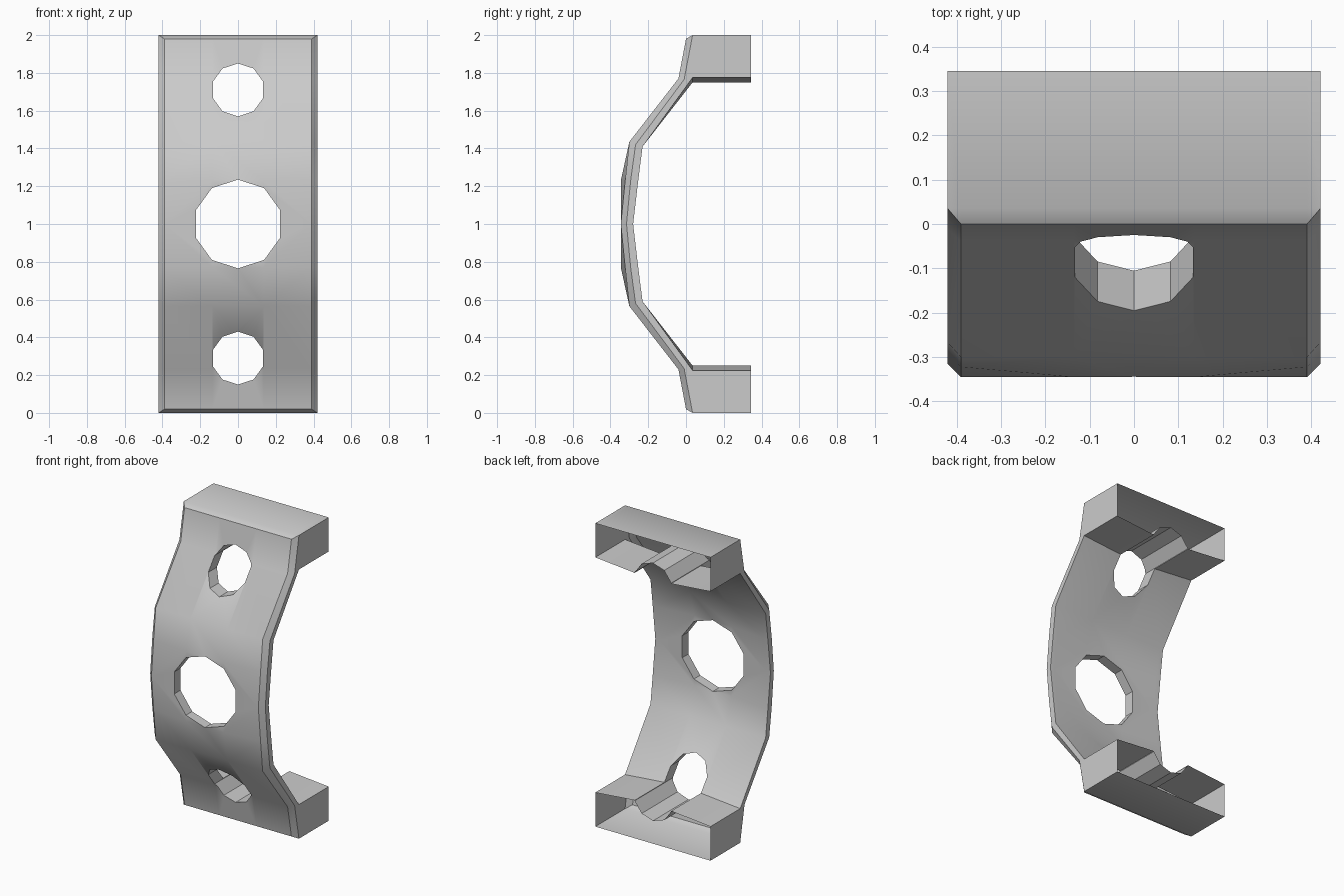
import bpy, bmesh
from math import pi, radians

if "Cube" in bpy.data.objects:
    bpy.data.objects.remove(bpy.data.objects["Cube"])

BACK = 0.345


def half_profile(x):
    """Upper half of the bracket section at x, as (y, z), front centre round to inner centre."""
    a = abs(x)
    z_in = 1.75 + 0.025 * max(0, a - 0.135) / 0.285      # clamp face slopes slightly
    bulge = a < 0.2                                      # rounder around the holes
    if a > 0.41:                                         # chamfered rim
        front = [(-.315, 1), (-.293, 1.23), (-.267, 1.42), (-.01, 1.765), (.035, 2)]
    else:
        front = [(-.345, 1), (-.345 if bulge else -.322, 1.23),
                 (-.3, 1.435), (-.04, 1.77), (0, 1.98)]
    foot = [(.035, 2), (BACK, 2), (BACK, z_in), (.035, z_in)]
    inner = [(-.23, 1.41), (-.28 if bulge else -.253, 1.23), (-.28, 1)]
    return front + foot + inner


# Bracket body: section rings lofted across the width, capped at both sides
bm = bmesh.new()
rings = []
for x in (-.42, -.39, -.135, .135, .39, .42):
    top = half_profile(x)
    bottom = [(y, 2 - z) for y, z in top[-2:0:-1]]
    rings.append([bm.verts.new((x, y, z)) for y, z in top + bottom])
n = len(rings[0])
for r, s in zip(rings, rings[1:]):
    for i in range(n):
        j = (i + 1) % n
        bm.faces.new((r[i], r[j], s[j], s[i]))
bm.faces.new(rings[0])
bm.faces.new(rings[-1])
bmesh.ops.remove_doubles(bm, verts=bm.verts, dist=1e-4)
bmesh.ops.triangulate(bm, faces=bm.faces)
bmesh.ops.recalc_face_normals(bm, faces=bm.faces)
mesh = bpy.data.meshes.new("bracket")
bm.to_mesh(mesh)
bm.free()
bracket = bpy.data.objects.new("bracket", mesh)
bpy.context.collection.objects.link(bracket)

# Ten-sided holes: the outer two also groove the end blocks
cutters = []
for z, r in ((.29, .14), (1, .235), (1.71, .14)):
    bpy.ops.mesh.primitive_cylinder_add(vertices=10, radius=r, depth=2,
                                        location=(0, 0, z), rotation=(pi / 2, 0, 0))
    cutter = bpy.context.object
    cutter.name = "hole_cutter"
    cutter.hide_render = True
    cutters.append(cutter)
    mod = bracket.modifiers.new("hole", 'BOOLEAN')
    mod.operation = 'DIFFERENCE'
    mod.solver = 'EXACT'
    mod.object = cutter
dg = bpy.context.evaluated_depsgraph_get()
result = bpy.data.meshes.new_from_object(bracket.evaluated_get(dg))
bracket.modifiers.clear()
bracket.data = result
for c in cutters:
    bpy.data.objects.remove(c)

# Open, hollow backs of the end blocks
bm = bmesh.new()
bm.from_mesh(result)
open_faces = [f for f in bm.faces if all(v.co.y > BACK - .002 for v in f.verts)]
bmesh.ops.delete(bm, geom=open_faces, context='FACES')
bm.to_mesh(result)
bm.free()

bpy.ops.object.select_all(action='DESELECT')
bracket.select_set(True)
bpy.context.view_layer.objects.active = bracket
bpy.ops.object.shade_smooth_by_angle(angle=radians(32))
